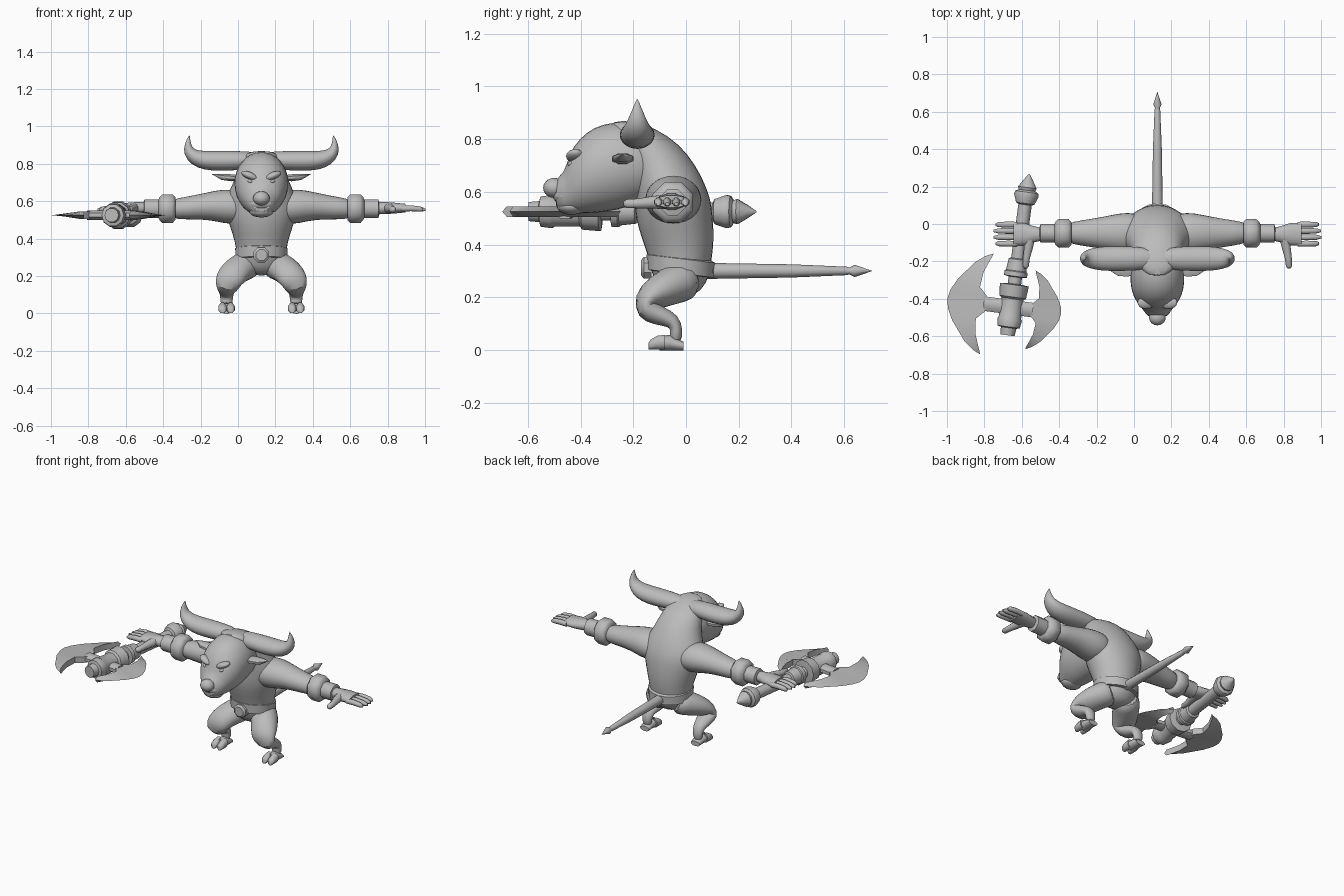
import bpy, bmesh, math
from mathutils import Vector, Matrix

if "Cube" in bpy.data.objects:
    bpy.data.objects.remove(bpy.data.objects["Cube"], do_unlink=True)

MID = .125  # symmetry plane of the body
grey = bpy.data.materials.new("plain_grey")
grey.use_nodes = True
grey.diffuse_color = (.5, .5, .5, 1)
grey.node_tree.nodes["Principled BSDF"].inputs["Base Color"].default_value = (.5, .5, .5, 1)


def finish(name, bm, smooth=40, subdivide=0):
    """Turn a bmesh into a shaded object."""
    bmesh.ops.recalc_face_normals(bm, faces=bm.faces)
    mesh = bpy.data.meshes.new(name)
    bm.to_mesh(mesh)
    bm.free()
    mesh.materials.append(grey)
    obj = bpy.data.objects.new(name, mesh)
    bpy.context.collection.objects.link(obj)
    if subdivide:
        obj.modifiers.new("subdivide", 'SUBSURF').levels = subdivide
        obj.modifiers["subdivide"].render_levels = subdivide
    bpy.ops.object.select_all(action='DESELECT')
    obj.select_set(True)
    bpy.context.view_layer.objects.active = obj
    bpy.ops.object.shade_smooth_by_angle(angle=math.radians(smooth))
    return obj


def loft(name, rings, ref, axis=None, sides=14, smooth=60, subdivide=0):
    """Skin ellipses (x, y, z, radius along ref, other radius) along a path."""
    bm = bmesh.new()
    points = [Vector(r[:3]) for r in rings]
    ref = Vector(ref)
    loops = []
    for i, ring in enumerate(rings):
        ahead = points[min(i + 1, len(points) - 1)] - points[max(i - 1, 0)]
        along = Vector(axis) if axis else ahead.normalized()
        u = (ref - along * along.dot(ref)).normalized()
        v = along.cross(u)
        loop = []
        for k in range(sides):
            a = math.tau * (k + .5) / sides
            offset = u * (ring[3] * math.cos(a)) + v * (ring[-1] * math.sin(a))
            loop.append(bm.verts.new(points[i] + offset))
        loops.append(loop)
    for low, high in zip(loops, loops[1:]):
        for k in range(sides):
            n = (k + 1) % sides
            bm.faces.new((low[k], low[n], high[n], high[k]))
    bm.faces.new(loops[0])
    bm.faces.new(loops[-1])
    return finish(name, bm, smooth, subdivide)


def ball(name, place, size, turn=0):
    bm = bmesh.new()
    matrix = Matrix.Translation(place) @ Matrix.Rotation(turn, 4, 'Y') @ Matrix.Diagonal((*size, 1))
    bmesh.ops.create_uvsphere(bm, u_segments=16, v_segments=10, radius=1, matrix=matrix)
    return finish(name, bm, 60)


X, Y, Z = (1, 0, 0), (0, 1, 0), (0, 0, 1)

# Torso with the hump of the neck: height, depth centre, half width, half depth
torso = [(.2, -.02, .06, .05), (.25, -.02, .13, .105), (.34, -.02, .135, .12),
         (.42, -.03, .155, .14), (.5, -.045, .185, .15), (.57, -.05, .2, .148),
         (.63, -.065, .19, .14), (.7, -.09, .15, .13), (.78, -.14, .13, .12),
         (.84, -.2, .105, .09), (.87, -.24, .05, .04)]
loft("torso", [(MID, y, z, w, d) for z, y, w, d in torso], X, Z, 16, subdivide=1)

# Head: depth, top, bottom, half width
head = [(-.08, .78, .6, .1), (-.18, .86, .55, .14), (-.27, .872, .525, .15),
        (-.35, .85, .515, .145), (-.405, .805, .515, .122), (-.445, .745, .515, .092),
        (-.46, .67, .515, .075), (-.5, .655, .535, .055)]
loft("head", [(MID, y, (t + b) / 2, w, (t - b) / 2) for y, t, b, w in head],
     X, Y, 16, subdivide=1)
ball("nose", (MID, -.5, .615), (.045, .042, .038))
ball("lower_jaw", (MID, -.435, .545), (.065, .055, .032))
ball("upper_lip", (MID, -.455, .585), (.072, .05, .035))

# Belt and buckle
belt = [(-.03, .12, .115), (-.028, .14, .13), (.028, .142, .132), (.036, .12, .115)]
loft("belt", [(MID, -.02, .318 + h, w, d) for h, w, d in belt], X, (0, .12, .99), 18, 50)
buckle = [(-.13, .045), (-.16, .045), (-.17, .032)]
loft("buckle", [(MID, y, .312, r) for y, r in buckle], X, Y, 8, 35)

# Tail with a pointed tuft
tail = [(.06, .03), (.1, .03), (.4, .025), (.61, .016), (.62, .013), (.64, .023), (.705, .001)]
loft("tail", [(MID, y, .3, r) for y, r in tail], X, Y, 10, 50)

for side, s in (("left", 1), ("right", -1)):
    def mirrored(rings):
        return [(MID + s * r[0], *r[1:]) for r in rings]

    # Horn sweeping out and up, and a small pointed ear below it
    horn = [(0, .82, .045), (.13, .817, .053), (.22, .815, .055), (.3, .817, .053),
            (.355, .832, .045), (.39, .865, .032), (.395, .905, .018), (.384, .955, .001)]
    loft(side + "_horn", mirrored([(x, -.185, z, r * 1.25, r) for x, z, r in horn]), Y, subdivide=1)
    ear = [(.11, .725, .03), (.16, .725, .045), (.21, .73, .04), (.265, .745, .002)]
    loft(side + "_ear", mirrored([(x, -.24, z, w, w * .45) for x, z, w in ear]), Y, sides=8)
    ball(side + "_brow", (MID + s * .06, -.42, .735), (.05, .035, .02), -s * .4)
    ball(side + "_eye", (MID + s * .058, -.425, .705), (.018, .025, .012), -s * .3)

    # Arm: reach, height, half depth, half height
    arm = [(.06, .565, .1, .08), (.16, .57, .115, .1), (.24, .575, .1, .085),
           (.31, .572, .085, .072), (.4, .563, .07, .062), (.5, .557, .055, .053)]
    loft(side + "_arm", mirrored([(x, -.048, z, d, h) for x, z, d, h in arm]), Y, X, subdivide=1)
    cuff = [(.46, .066), (.475, .083), (.53, .083), (.545, .066), (.55, .053),
            (.625, .053), (.632, .03)]
    loft(side + "_bracer", mirrored([(x, -.05, .56, r) for x, r in cuff]), Y, X, 8, 50)

    # Hand: flat palm, four fingers and a thumb pointing forward
    palm = [(.62, .035, .033), (.66, .045, .034), (.71, .062, .03), (.77, .064, .024)]
    loft(side + "_palm", mirrored([(x, -.055, .563, d, h) for x, d, h in palm]), Y, X, 12)
    for i, tip in enumerate((.865, .877, .875, .865)):
        y = -.105 + i * .034
        finger = [(.75, y, .56, .016), (.8, y, .562, .017), (.85, y, .558, .015), (tip, y, .554, .007)]
        loft(f"{side}_finger_{i}", mirrored(finger), Y, X, 8)
    thumb = [(.68, -.07, .562, .03), (.69, -.13, .56, .025), (.7, -.18, .556, .02),
             (.704, -.225, .555, .018), (.704, -.238, .555, .008)]
    loft(side + "_thumb", mirrored(thumb), X, sides=8)

    # Crouching leg: offset, depth, height, half width, half thickness
    leg = [(.05, .02, .27, .08, .075), (.09, -.03, .255, .085, .08), (.14, -.1, .225, .085, .068),
           (.17, -.155, .185, .08, .055), (.18, -.155, .15, .068, .048), (.185, -.1, .13, .052, .038),
           (.186, -.045, .11, .038, .03), (.186, -.035, .075, .034, .024), (.186, -.04, .03, .03, .025)]
    loft(side + "_leg", mirrored(leg), X, subdivide=1)
    foot = [(-.01, .03, .034), (-.06, .055, .036), (-.1, .05, .04)]
    loft(side + "_foot", mirrored([(.186, y, h / 2, w, h * .55) for y, h, w in foot]), X, Y, 10)
    for toe, dx in (("inner", -.022), ("outer", .022)):
        hoof = [(-.08, .03, .022), (-.11, .028, .024), (-.135, .02, .021), (-.142, .014, .014)]
        loft(f"{side}_{toe}_hoof", mirrored([(.186 + dx, y, h, w, h) for y, h, w in hoof]), X, Y, 8)

# Axe: a tilted haft held under the right hand
TILT = .134
LEVEL = .525


def on_haft(profile):
    return [(-.56 + (y - .27) * TILT, y, LEVEL, r) for y, r in profile]


haft_axis = Vector((TILT, 1, 0)).normalized()
parts = {
    "haft": [(.12, .036), (-.35, .036)],
    "pommel": [(.268, .002), (.235, .025), (.195, .05), (.18, .045), (.17, .062), (.155, .066),
               (.11, .05), (.1, .03)],
    "haft_collar": [(-.185, .04), (-.19, .048), (-.25, .055), (-.255, .062), (-.28, .062), (-.285, .03)],
    "axe_sleeve": [(-.32, .04), (-.325, .078), (-.39, .072), (-.4, .06), (-.5, .06),
                   (-.51, .066), (-.55, .06), (-.555, .042), (-.595, .038)],
}
for name, profile in parts.items():
    loft(name, on_haft(profile), Z, haft_axis, 10, 40)

# Crescent blades: half of the cutting edge and half of the inner edge
edge = [(.132, .272), (.175, .252), (.225, .212), (.305, .11), (.335, .05), (.345, 0)]
inner = [(.137, .255), (.155, .21), (.172, .165), (.18, .085), (.14, .045), (.12, 0)]


def whole(half):
    return half + [(u, -v) for u, v in reversed(half[:-1])]


def blade(name, s, size):
    out = Vector((s, -s * TILT, 0)).normalized()
    centre = Vector((-.656, -.445, LEVEL))
    bm = bmesh.new()

    def spot(p, h):
        return bm.verts.new(centre + (out * p[0] + haft_axis * p[1]) * size + Vector((0, 0, h)))

    rows = [(spot(a, 0), spot(b, .02), spot(b, -.02)) for a, b in zip(whole(edge), whole(inner))]
    for p, q in zip(rows, rows[1:]):
        for i in range(3):
            j = (i + 1) % 3
            bm.faces.new((p[i], q[i], q[j], p[j]))
    bm.faces.new(rows[0])
    bm.faces.new(rows[-1])
    finish(name, bm, 30)
    neck = [(*(centre + out * reach * size), .042, .028) for reach in (0, .1, .15)]
    loft(name + "_neck", neck, haft_axis, out, 8, 40)


blade("large_blade", -1, 1)
blade("small_blade", 1, .78)
